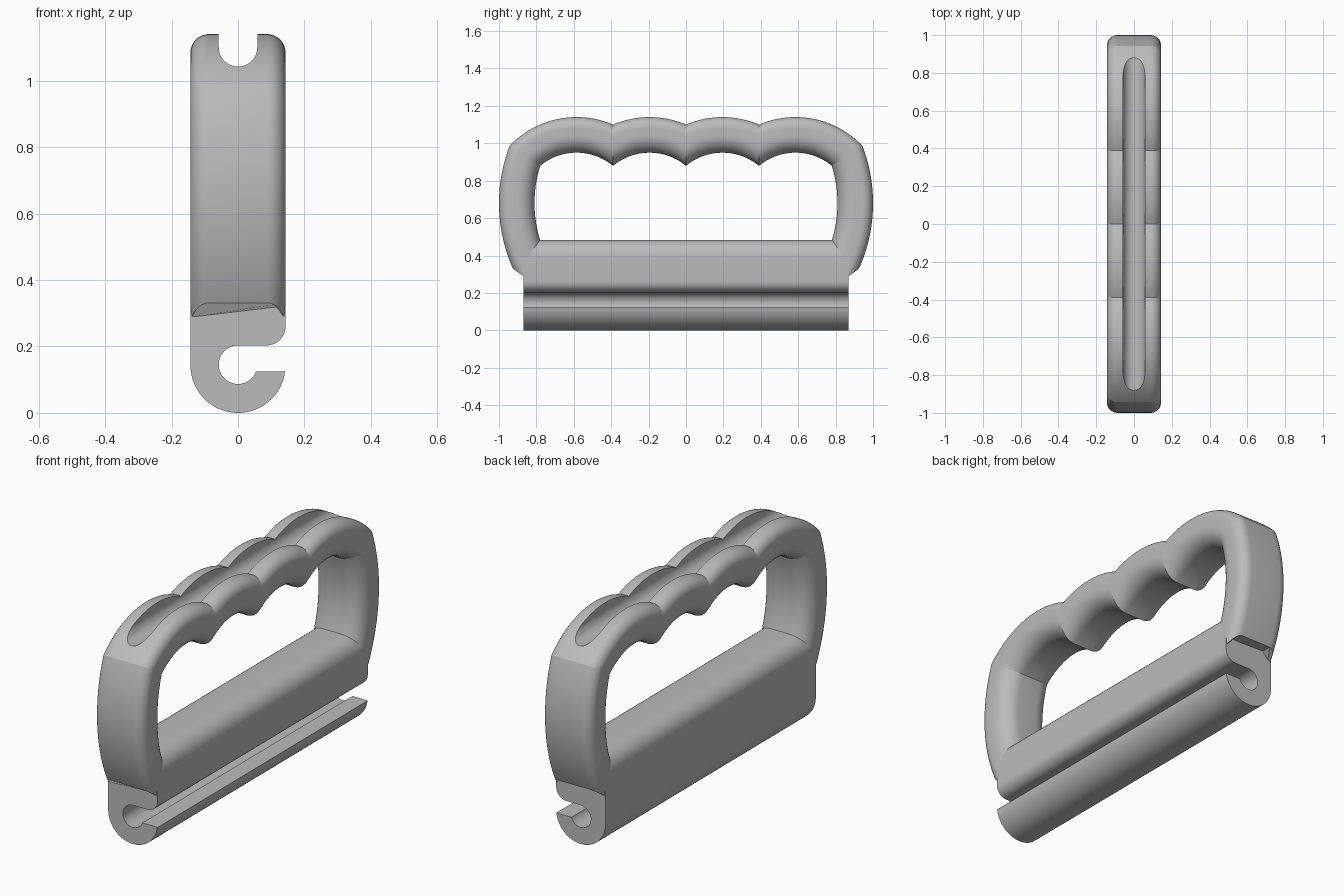
import bpy, bmesh
from math import sin, cos, asin, atan2, hypot, radians, pi

if "Cube" in bpy.data.objects:
    bpy.data.objects.remove(bpy.data.objects["Cube"], do_unlink=True)

W = 0.143            # half width of the whole body
THICK = 0.19         # grip thickness
HOLE = 0.058         # radius of the channels
HALF = 0.87          # half length of the base
PITCH = 0.195        # half length of one finger bump

grey = bpy.data.materials.new("plain grey")
grey.use_nodes = True
colour = (0.5, 0.5, 0.5, 1)
grey.diffuse_color = colour
grey.node_tree.nodes["Principled BSDF"].inputs["Base Color"].default_value = colour


def arc(cx, cy, r, start, end, n):
    """Points along an arc, angles in degrees."""
    return [(cx + r * cos(radians(start + (end - start) * i / n)),
             cy + r * sin(radians(start + (end - start) * i / n))) for i in range(n + 1)]


def finish(name, bm):
    bmesh.ops.recalc_face_normals(bm, faces=bm.faces)
    mesh = bpy.data.meshes.new(name)
    bm.to_mesh(mesh)
    bm.free()
    ob = bpy.data.objects.new(name, mesh)
    bpy.context.collection.objects.link(ob)
    mesh.materials.append(grey)
    return ob


def extrude_along_y(name, profile, half):
    bm = bmesh.new()
    face = bm.faces.new([bm.verts.new((x, -half, z)) for x, z in profile])
    new = bmesh.ops.extrude_face_region(bm, geom=[face], use_keep_orig=True)["geom"]
    bmesh.ops.translate(bm, vec=(0, 2 * half, 0),
                        verts=[v for v in new if isinstance(v, bmesh.types.BMVert)])
    return finish(name, bm)


def smooth(ob):
    bpy.ops.object.select_all(action="DESELECT")
    ob.select_set(True)
    bpy.context.view_layer.objects.active = ob
    for mod in list(ob.modifiers):
        bpy.ops.object.modifier_apply(modifier=mod.name)
    bpy.ops.object.shade_smooth_by_angle(angle=radians(15))


# Base: solid rail with a hook-shaped channel opening to the left side
FIL = 0.09
profile = (arc(0, W, W, 180, 353, 40) + [(W, 0.125)]
           + arc(0, 0.145, HOLE, -20, -270, 40)
           + arc(W - HOLE, 0.203 + HOLE, HOLE, -90, 0, 10)
           + arc(W - FIL, 0.483 - FIL, FIL, 0, 90, 10)
           + arc(FIL - W, 0.483 - FIL, FIL, 90, 180, 10))
base = extrude_along_y("base_rail", profile, HALF)
smooth(base)

# Grip cross-section: (x, distance from the inner surface)
R_OUT, R_IN = 0.055, 0.09
section = (arc(W - R_OUT, THICK - R_OUT, R_OUT, 0, 90, 8)
           + arc(R_OUT - W, THICK - R_OUT, R_OUT, 90, 180, 8)
           + arc(R_IN - W, R_IN, R_IN, 180, 270, 10)
           + arc(W - R_IN, R_IN, R_IN, 270, 360, 10))

BUMP_Z, BUMP_R = 0.645, 0.305      # finger bump arcs
SIDE_Y, SIDE_Z, SIDE_R = 0.143, 0.68, 0.667   # side arm arc


def rail(d):
    """(y, z) path of one section point over half the grip."""
    r, rs = BUMP_R + d, SIDE_R + d
    a = asin(PITCH / r)
    # where the outer bump meets the side arm
    cy = 3 * PITCH
    dy, dz = cy - SIDE_Y, BUMP_Z - SIDE_Z
    gap = hypot(dy, dz)
    k = (rs * rs - r * r + gap * gap) / (2 * gap)
    h = (rs * rs - k * k) ** 0.5
    my = SIDE_Y + (k * dy - h * dz) / gap
    mz = SIDE_Z + (k * dz + h * dy) / gap
    # slanted lower end of the arm
    low = pi / 2 + radians(min(30, 28.2 - (d - 0.158) * 131))
    spans = [(PITCH, BUMP_Z, r, -a, a, 16),
             (cy, BUMP_Z, r, -a, atan2(my - cy, mz - BUMP_Z), 24),
             (SIDE_Y, SIDE_Z, rs, atan2(my - SIDE_Y, mz - SIDE_Z), low, 24)]
    path = []
    for y, z, rad, s, e, n in spans:
        for i in range(1 if path else 0, n + 1):
            t = s + (e - s) * i / n
            path.append((y + rad * sin(t), z + rad * cos(t)))
    return path


bm = bmesh.new()
rails = [[bm.verts.new((x, y, z)) for y, z in rail(d)] for x, d in section]
for p, q in zip(rails, rails[1:] + rails[:1]):
    for i in range(len(p) - 1):
        bm.faces.new((p[i], p[i + 1], q[i + 1], q[i]))
bm.faces.new([p[-1] for p in rails])
grip = finish("finger_grip", bm)
mirror = grip.modifiers.new("mirror", "MIRROR")
mirror.use_axis = (False, True, False)

# Straight round-bottomed groove along the top of the grip
groove = extrude_along_y("groove_cutter",
                         arc(0, 1.1, HOLE, 180, 360, 18) + [(HOLE, 1.3), (-HOLE, 1.3)], 0.96)
groove.hide_render = True
groove.hide_viewport = True
cut = grip.modifiers.new("groove", "BOOLEAN")
cut.operation = "DIFFERENCE"
cut.solver = "EXACT"
cut.object = groove
smooth(grip)
bpy.data.objects.remove(groove, do_unlink=True)
